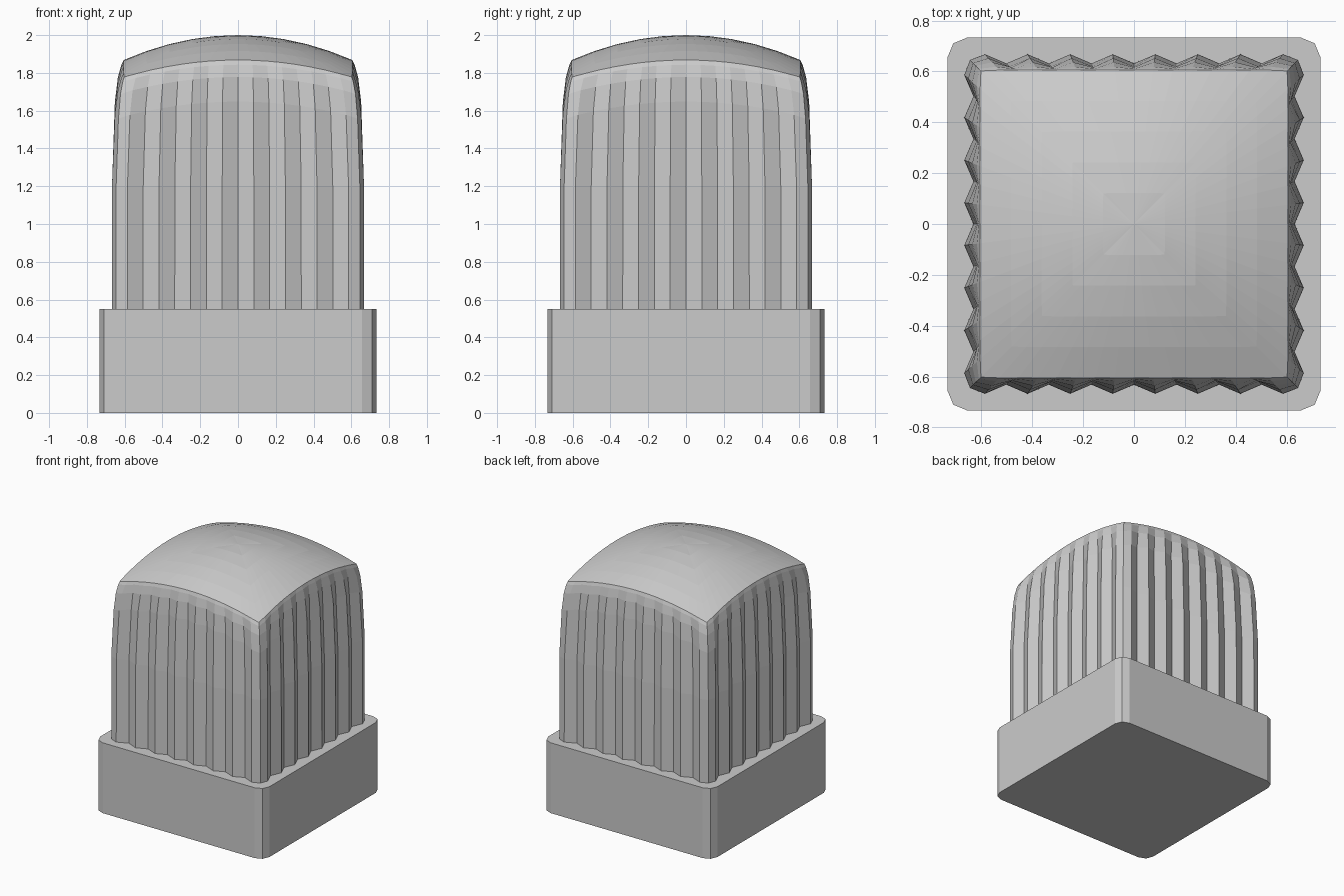
import bpy, bmesh, math

if "Cube" in bpy.data.objects:
    bpy.data.objects.remove(bpy.data.objects["Cube"])


def add_object(name, bm):
    bmesh.ops.recalc_face_normals(bm, faces=bm.faces)
    mesh = bpy.data.meshes.new(name)
    bm.to_mesh(mesh)
    bm.free()
    obj = bpy.data.objects.new(name, mesh)
    bpy.context.collection.objects.link(obj)
    return obj


# square base with rounded vertical corners
bm = bmesh.new()
bmesh.ops.create_cube(bm, size=1)
for v in bm.verts:
    v.co = (v.co.x * 1.465, v.co.y * 1.465, (v.co.z + 0.5) * 0.55)
upright = [e for e in bm.edges if abs(e.verts[0].co.z - e.verts[1].co.z) > 0.1]
bmesh.ops.bevel(bm, geom=upright, offset=0.075, segments=2, profile=0.5, affect='EDGES')
add_object("base", bm)


# ribbed cap: zigzag walls curling into a shallow dome
def dome_z(x, y):
    return 2.0 - 0.36 * (x * x + y * y) + 0.3 * x * x * y * y


def outline(half, depth, corner):
    """Square loop with 8 ribs a side and one point per corner."""
    pts = []
    for side in range(4):
        c, s = round(math.cos(side * math.pi / 2)), round(math.sin(side * math.pi / 2))
        row = []
        for i in range(15):
            u = (i - 7) * 0.084 * half / 0.67
            row.append((u, -(half - (depth if i % 2 else 0))))
        row.append((corner, -corner))
        pts += [(x * c - y * s, x * s + y * c) for x, y in row]
    return pts


edge = outline(0.605, 0.0, 0.602)
rim = [dome_z(x, y) for x, y in edge]
# (half width, rib depth, corner reach, height, drop below the rim)
levels = [(0.668, 0.036, 0.645, 0.54, None),
          (0.667, 0.036, 0.645, 1.2, None),
          (0.652, 0.033, 0.633, None, 0.22),
          (0.636, 0.020, 0.622, None, 0.09),
          (0.618, 0.008, 0.610, None, 0.025)]

bm = bmesh.new()
rings = []
for half, depth, corner, z, drop in levels:
    # ribs peak on even points, corner points sit between two peaks
    rings.append([bm.verts.new((x, y, z if drop is None else top - drop))
                  for (x, y), top in zip(outline(half, depth, corner), rim)])
for t in (1.0, 0.8, 0.6, 0.4, 0.2):
    rings.append([bm.verts.new((x * t, y * t, dome_z(x * t, y * t))) for x, y in edge])
n = len(edge)
for a, b in zip(rings, rings[1:]):
    for i in range(n):
        j = (i + 1) % n
        bm.faces.new((a[i], a[j], b[j], b[i]))
centre = bm.verts.new((0, 0, 2.0))
for i in range(n):
    bm.faces.new((rings[-1][i], rings[-1][(i + 1) % n], centre))
add_object("ribbed_cap", bm)
